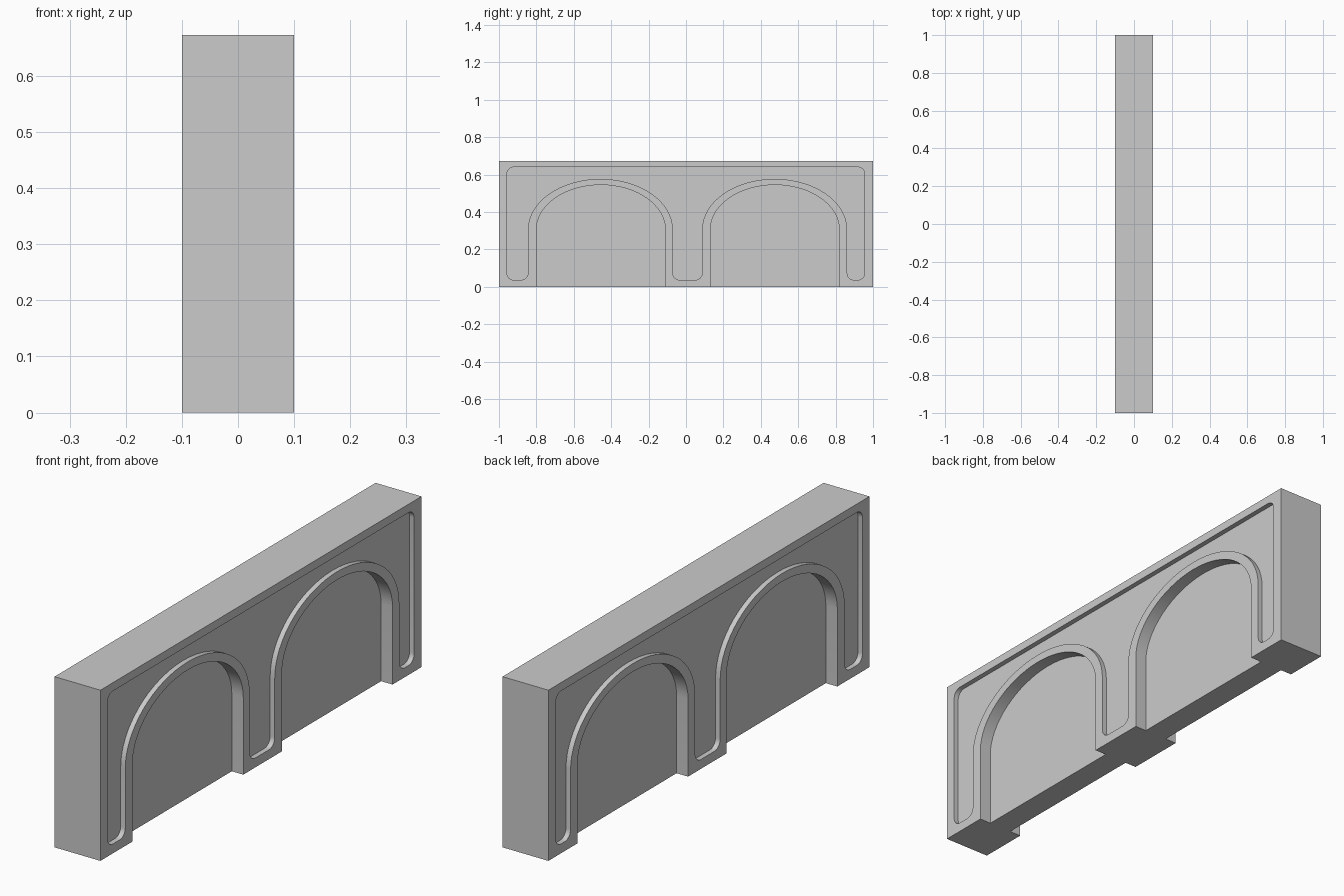
import bpy, bmesh, math

if "Cube" in bpy.data.objects:
    bpy.data.objects.remove(bpy.data.objects["Cube"])

HALF_T, HEIGHT = 0.1, 0.673       # wall half thickness and height
SPRING = 0.305                    # height where the arches start to curve
ARCH_DEPTH, PANEL_DEPTH = 0.05, 0.02
R = 0.035                         # panel corner radius


def arc(cy, cz, ry, rz, a0, a1, n):
    angles = [math.radians(a0 + (a1 - a0) * i / n) for i in range(n + 1)]
    return [(cy + ry * math.cos(a), cz + rz * math.sin(a)) for a in angles]


def arch(y0, y1, top):
    return arc((y0 + y1) / 2, SPRING, (y1 - y0) / 2, top - SPRING, 180, 0, 32)


def prism(name, outline, x0, x1):
    # Extrude a (y, z) outline along x
    bm = bmesh.new()
    face = bm.faces.new([bm.verts.new((x0, y, z)) for y, z in outline])
    ext = bmesh.ops.extrude_face_region(bm, geom=[face])
    verts = [v for v in ext["geom"] if isinstance(v, bmesh.types.BMVert)]
    bmesh.ops.translate(bm, verts=verts, vec=(x1 - x0, 0, 0))
    bmesh.ops.recalc_face_normals(bm, faces=bm.faces)
    mesh = bpy.data.meshes.new(name)
    bm.to_mesh(mesh)
    bm.free()
    obj = bpy.data.objects.new(name, mesh)
    bpy.context.collection.objects.link(obj)
    return obj


def foot(y0, y1, z=0.037):
    # Rounded bottom end of a panel leg
    return (arc(y0 + R, z + R, R, R, 180, 270, 6)
            + arc(y1 - R, z + R, R, R, 270, 360, 6))


# Solid wall block
wall = prism("arcade_wall", [(-1, 0), (1, 0), (1, HEIGHT), (-1, HEIGHT)],
             -HALF_T, HALF_T)

# Blind arch openings
openings = [[(y0, -0.1)] + arch(y0, y1, 0.545) + [(y1, -0.1)]
            for y0, y1 in ((-0.80, -0.11), (0.13, 0.82))]

# Sunken panel that runs around both arches
panel = (foot(-0.957, -0.845) + arch(-0.845, -0.07, 0.577)
         + foot(-0.07, 0.086) + arch(0.086, 0.862, 0.577)
         + foot(0.862, 0.955)
         + arc(0.955 - R, 0.64 - R, R, R, 0, 90, 6)
         + arc(-0.957 + R, 0.64 - R, R, R, 90, 180, 6))

# Cut the same recesses into both faces
cutters = []
for side in (-1, 1):
    for outline, depth in [(o, ARCH_DEPTH) for o in openings] + [(panel, PANEL_DEPTH)]:
        c = prism("recess_cutter", outline, side * (HALF_T - depth), side * 0.2)
        c.hide_render = True
        cutters.append(c)

bpy.context.view_layer.objects.active = wall
for c in cutters:
    mod = wall.modifiers.new("recess", 'BOOLEAN')
    mod.operation, mod.solver, mod.object = 'DIFFERENCE', 'EXACT', c
    bpy.ops.object.modifier_apply(modifier=mod.name)
    bpy.data.objects.remove(c)

# Smooth the curved reveals, keep the edges sharp
bpy.ops.object.select_all(action='DESELECT')
wall.select_set(True)
bpy.ops.object.shade_smooth_by_angle(angle=math.radians(30))
